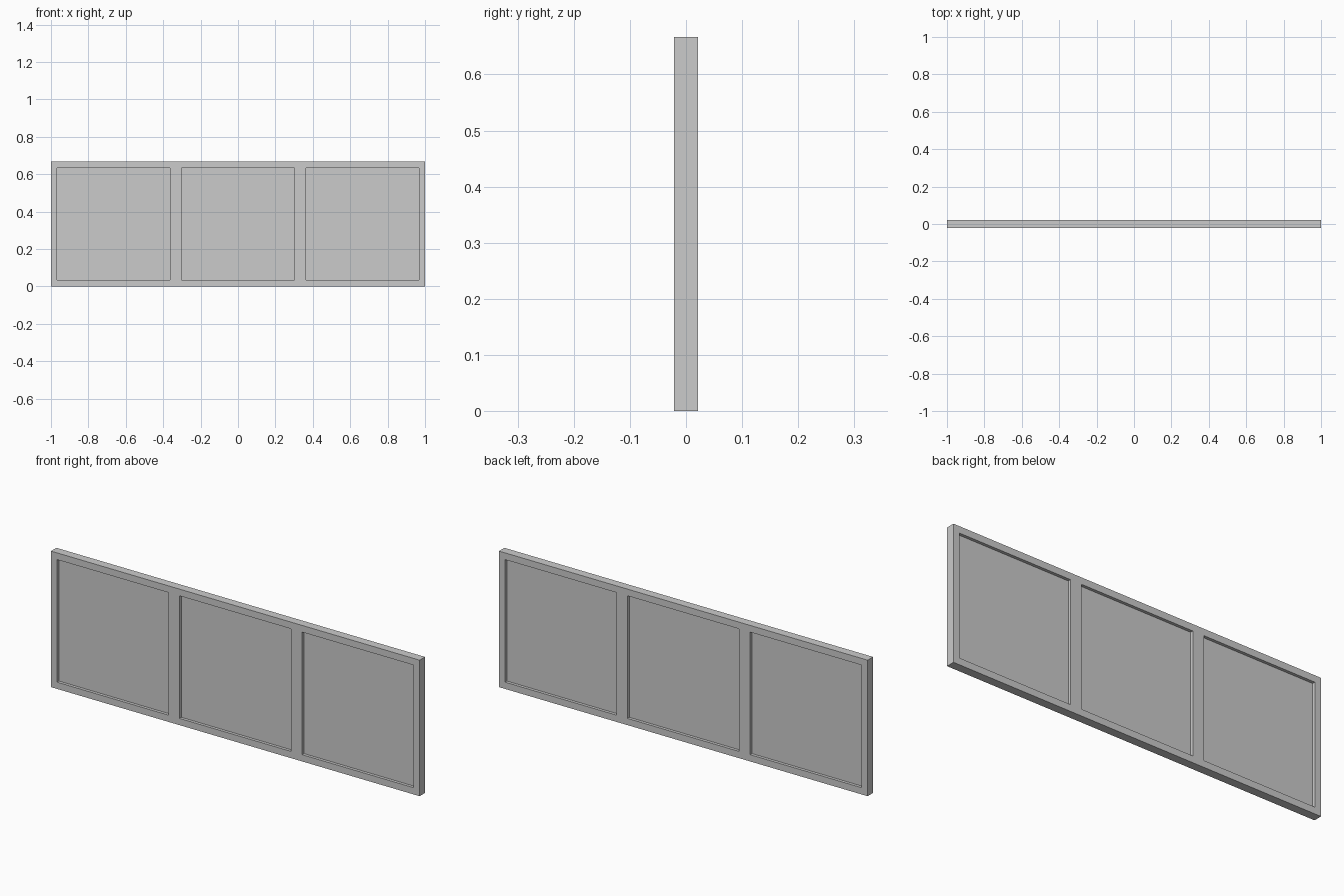
import bpy

if "Cube" in bpy.data.objects:
    bpy.data.objects.remove(bpy.data.objects["Cube"])

W, H, T = 2.0, 0.667, 0.042      # overall size
RIM, POST = 0.033, 0.06          # border and divider widths
PANEL_T = 0.013                  # thin infill panel
OPEN_W = (W - 2 * RIM - 2 * POST) / 3
OPEN_H = H - 2 * RIM


def box(name, center, size):
    bpy.ops.mesh.primitive_cube_add(size=1, location=center)
    ob = bpy.context.object
    ob.name = name
    ob.scale = size
    bpy.ops.object.transform_apply(location=False, rotation=False, scale=True)
    return ob


# Outer frame with two dividers
frame = box("frame", (0, 0, H / 2), (W, T, H))

for i in (-1, 0, 1):
    center = (i * (OPEN_W + POST), 0, H / 2)
    # Cut the opening through the frame
    cutter = box("opening_cutter", center, (OPEN_W, T * 3, OPEN_H))
    mod = frame.modifiers.new("opening", 'BOOLEAN')
    mod.operation = 'DIFFERENCE'
    mod.solver = 'EXACT'
    mod.object = cutter
    bpy.context.view_layer.objects.active = frame
    bpy.ops.object.modifier_apply(modifier=mod.name)
    bpy.data.objects.remove(cutter)
    # Recessed infill panel, set back on both faces
    box("panel", center, (OPEN_W, PANEL_T, OPEN_H))
